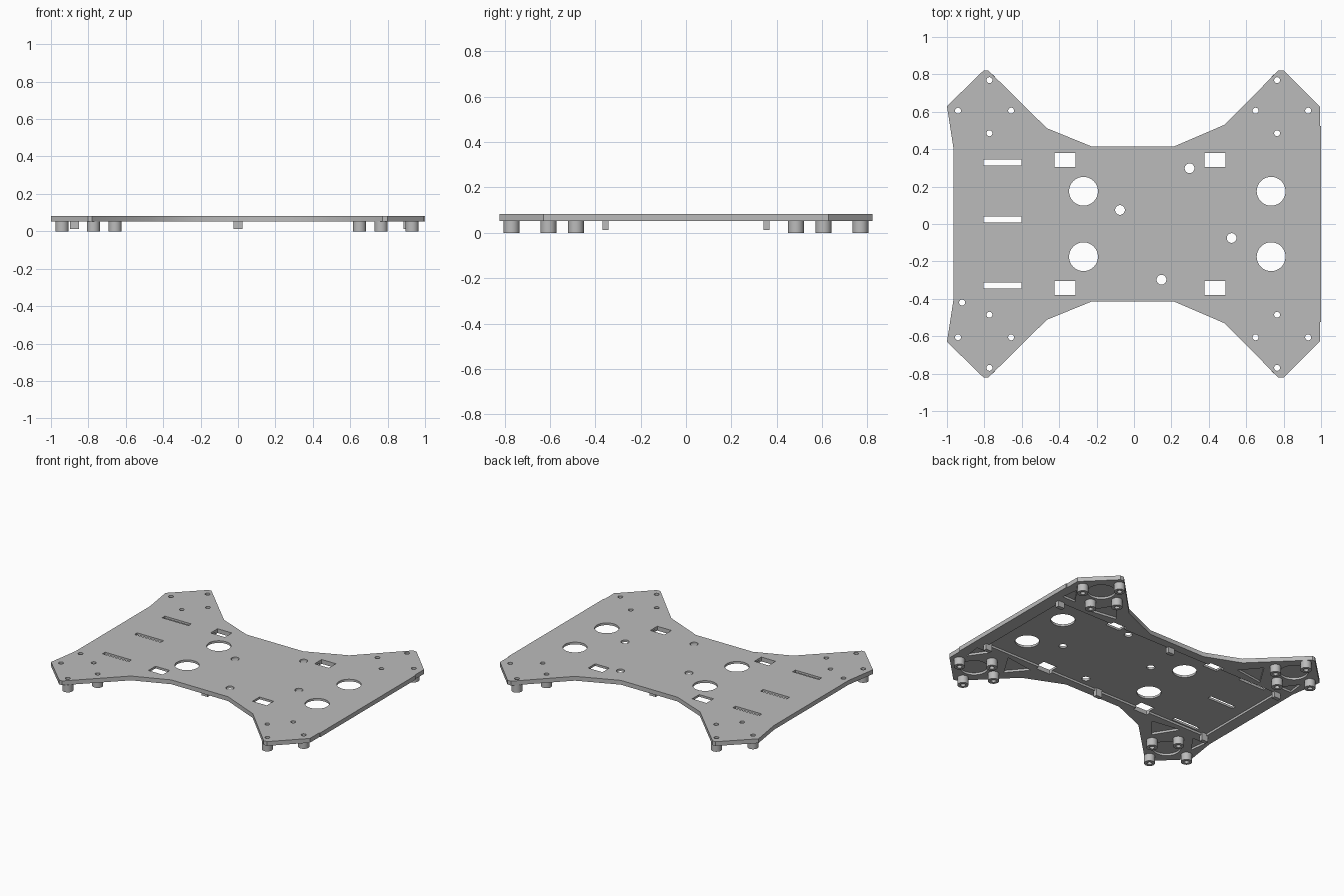
import bpy, bmesh, math

cube = bpy.data.objects.get("Cube")
if cube:
    bpy.data.objects.remove(cube, do_unlink=True)

TOP, BOTTOM, FLOOR = 0.082, 0.052, 0.067
SIGNS = (1, -1)

grey = bpy.data.materials.new("plain grey")
grey.use_nodes = True
grey.diffuse_color = (0.5, 0.5, 0.5, 1)
grey.node_tree.nodes["Principled BSDF"].inputs["Base Color"].default_value = (0.5, 0.5, 0.5, 1)


def circle(x, y, r, n=32):
    return [(x + r * math.cos(math.tau * i / n), y + r * math.sin(math.tau * i / n)) for i in range(n)]


def rect(x, y, w, d):
    return [(x + sx * w / 2, y + sy * d / 2) for sx, sy in ((-1, -1), (1, -1), (1, 1), (-1, 1))]


def prism(bm, points, z0, z1):
    """Extrude a flat outline between two heights."""
    face = bm.faces.new([bm.verts.new((x, y, z0)) for x, y in points])
    up = bmesh.ops.extrude_face_region(bm, geom=[face])["geom"]
    bmesh.ops.translate(bm, vec=(0, 0, z1 - z0), verts=[v for v in up if isinstance(v, bmesh.types.BMVert)])


def tube(bm, x, y, outer, inner, z0, z1, n=24):
    """Hollow post with open bore."""
    loops = [[bm.verts.new((px, py, z)) for px, py in circle(x, y, r, n)]
             for r, z in ((outer, z0), (outer, z1), (inner, z1), (inner, z0))]
    for k in range(4):
        a, b = loops[k], loops[(k + 1) % 4]
        for i in range(n):
            j = (i + 1) % n
            bm.faces.new((a[i], a[j], b[j], b[i]))


def finish(name, bm):
    bmesh.ops.recalc_face_normals(bm, faces=bm.faces)
    mesh = bpy.data.meshes.new(name)
    bm.to_mesh(mesh)
    bm.free()
    mesh.materials.append(grey)
    obj = bpy.data.objects.new(name, mesh)
    bpy.context.collection.objects.link(obj)
    return obj


def smooth(obj):
    bpy.ops.object.select_all(action="DESELECT")
    obj.select_set(True)
    bpy.context.view_layer.objects.active = obj
    bpy.ops.object.shade_smooth_by_angle(angle=math.radians(25))


# Plate outline: back half, mirrored to the front
half = [(1, 0.525), (0.994, 0.525), (0.994, 0.628), (0.8, 0.822), (0.773, 0.822),
        (0.485, 0.531), (0.213, 0.414), (-0.225, 0.414), (-0.466, 0.512),
        (-0.78, 0.822), (-0.803, 0.822), (-1, 0.63), (-0.966, 0.41)]
bm = bmesh.new()
prism(bm, half + [(x, -y) for x, y in reversed(half)], BOTTOM, TOP)
plate = finish("base_plate", bm)

# Motor mount screw positions, four per corner
mounts = [(x, s * y) for s in SIGNS for x, y in (
    (-0.941, 0.606), (-0.657, 0.606), (-0.773, 0.769), (-0.773, 0.485),
    (0.931, 0.606), (0.65, 0.606), (0.765, 0.769), (0.765, 0.485))]

# Shallow pockets in the underside
bm = bmesh.new()
pockets = [rect(0.012, 0, 1.79, 0.71)]
for sx in SIGNS:
    for sy in SIGNS:
        pockets.append(circle(sx * 0.793, sy * 0.625, 0.09))
        for tri in (((0.71, 0.39), (0.61, 0.55), (0.5, 0.42)),
                    ((0.94, 0.42), (0.925, 0.54), (0.84, 0.42))):
            pockets.append([(sx * x, sy * y) for x, y in tri])
for p in pockets:
    prism(bm, p, BOTTOM - 0.05, FLOOR)
pocket_cutter = finish("pocket_cutter", bm)

# Through holes, windows and slots
bm = bmesh.new()
holes = [circle(x, y, 0.016, 24) for x, y in mounts + [(-0.919, -0.42)]]
holes += [circle(x, y, 0.026) for x, y in
          ((-0.075, 0.075), (0.297, 0.298), (0.522, -0.075), (0.147, -0.298))]
for s in SIGNS:
    holes += [circle(x, s * 0.175, 0.077, 48) for x in (-0.27, 0.733)]
    holes += [rect(x, s * 0.342, 0.11, 0.077) for x in (-0.369, 0.433)]
holes += [rect(-0.703, y, 0.203, 0.03) for y in (-0.329, 0.024, 0.329)]
for h in holes:
    prism(bm, h, -0.1, 0.2)
hole_cutter = finish("hole_cutter", bm)

for cutter in (pocket_cutter, hole_cutter):
    cutter.hide_render = True
    mod = plate.modifiers.new(cutter.name, "BOOLEAN")
    mod.operation, mod.solver, mod.object = "DIFFERENCE", "EXACT", cutter
    bpy.context.view_layer.objects.active = plate
    bpy.ops.object.modifier_apply(modifier=mod.name)
    bpy.data.objects.remove(cutter, do_unlink=True)
smooth(plate)

# Hollow standoffs under the mounting holes
bm = bmesh.new()
for x, y in mounts:
    tube(bm, x, y, 0.035, 0.016, 0, BOTTOM + 0.001)
smooth(finish("mount_standoffs", bm))

# Small locating tabs along the pocket edge
bm = bmesh.new()
for x in (-0.873, 0, 0.908):
    for s in SIGNS:
        prism(bm, rect(x, s * 0.355, 0.048, 0.027), 0.012, FLOOR + 0.002)
finish("locating_tabs", bm)
